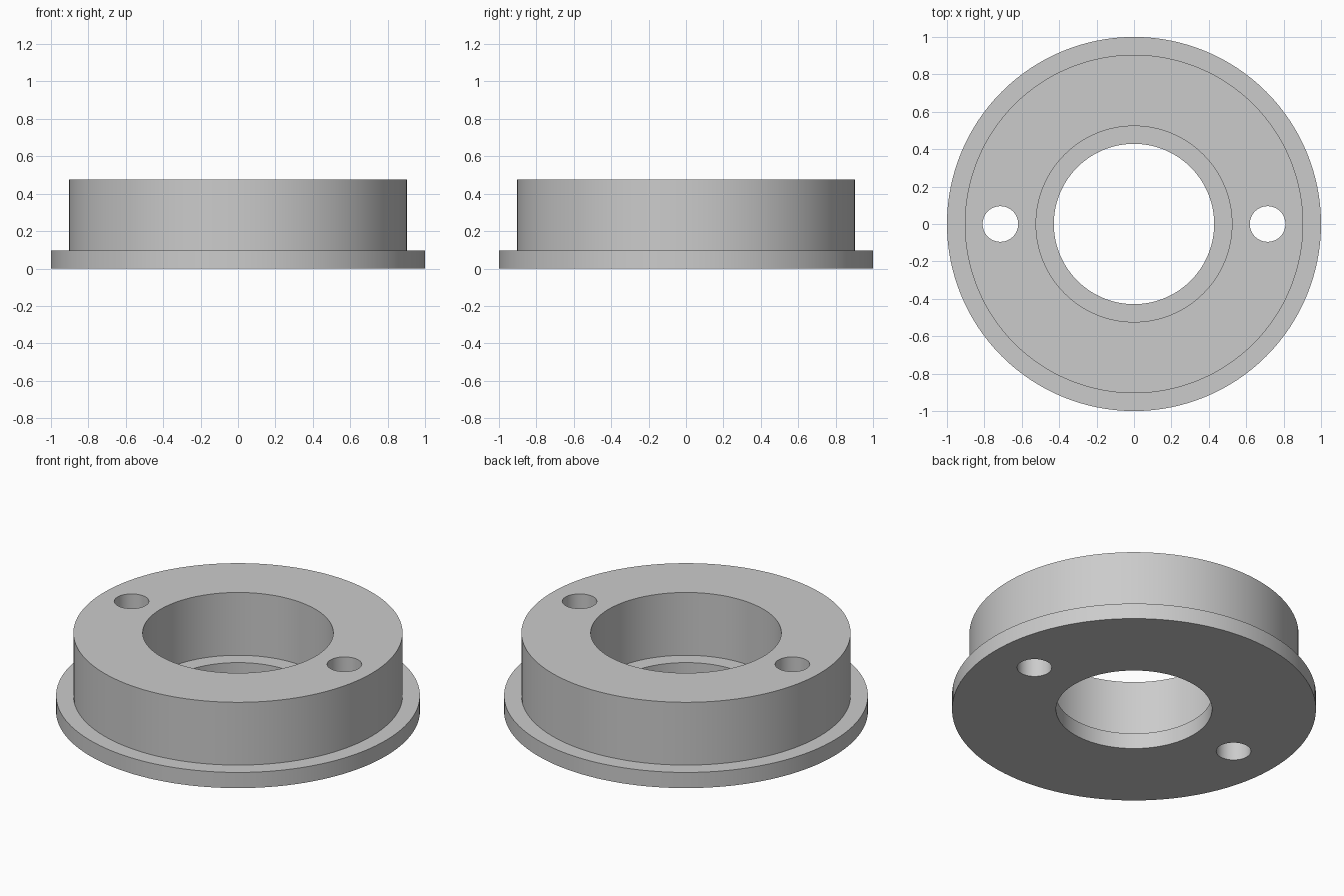
import bpy
import bmesh
import math

if "Cube" in bpy.data.objects:
    bpy.data.objects.remove(bpy.data.objects["Cube"])

U = 1 / 21            # design unit: outer radius is 21 units
SEGMENTS = 128

grey = bpy.data.materials.new("plain_grey")
grey.use_nodes = True
colour = (0.6, 0.6, 0.6, 1)
grey.diffuse_color = colour
grey.node_tree.nodes["Principled BSDF"].inputs["Base Color"].default_value = colour


def lathe(name, profile):
    """Revolve a closed (radius, height) profile around z."""
    bm = bmesh.new()
    rings = []
    for i in range(SEGMENTS):
        a = math.tau * i / SEGMENTS
        rings.append([bm.verts.new((r * U * math.cos(a), r * U * math.sin(a), z * U))
                      for r, z in profile])
    n = len(profile)
    for i, ring in enumerate(rings):
        after = rings[(i + 1) % SEGMENTS]
        for j in range(n):
            k = (j + 1) % n
            bm.faces.new((ring[j], after[j], after[k], ring[k]))
    bmesh.ops.recalc_face_normals(bm, faces=bm.faces)
    mesh = bpy.data.meshes.new(name)
    bm.to_mesh(mesh)
    bm.free()
    obj = bpy.data.objects.new(name, mesh)
    bpy.context.collection.objects.link(obj)
    mesh.materials.append(grey)
    return obj


# Flanged ring with a stepped bore
body = lathe("flanged_ring", [(9, 0), (21, 0), (21, 2), (19, 2),
                              (19, 10), (11, 10), (11, 2), (9, 2)])

# Two bolt holes through the body
for side, label in ((1, "left"), (-1, "right")):
    bpy.ops.mesh.primitive_cylinder_add(vertices=64, radius=2 * U, depth=1.5,
                                        location=(side * 15 * U, 0, 0.25))
    cutter = bpy.context.object
    cutter.name = label + "_hole_cutter"
    cutter.data.materials.append(grey)
    hole = body.modifiers.new(label + "_hole", 'BOOLEAN')
    hole.operation = 'DIFFERENCE'
    hole.solver = 'EXACT'
    hole.object = cutter
    bpy.ops.object.select_all(action='DESELECT')
    body.select_set(True)
    bpy.context.view_layer.objects.active = body
    bpy.ops.object.modifier_apply(modifier=hole.name)
    bpy.data.objects.remove(cutter)

# Smooth round walls, sharp rims
bpy.ops.object.shade_smooth_by_angle(angle=math.radians(30))
